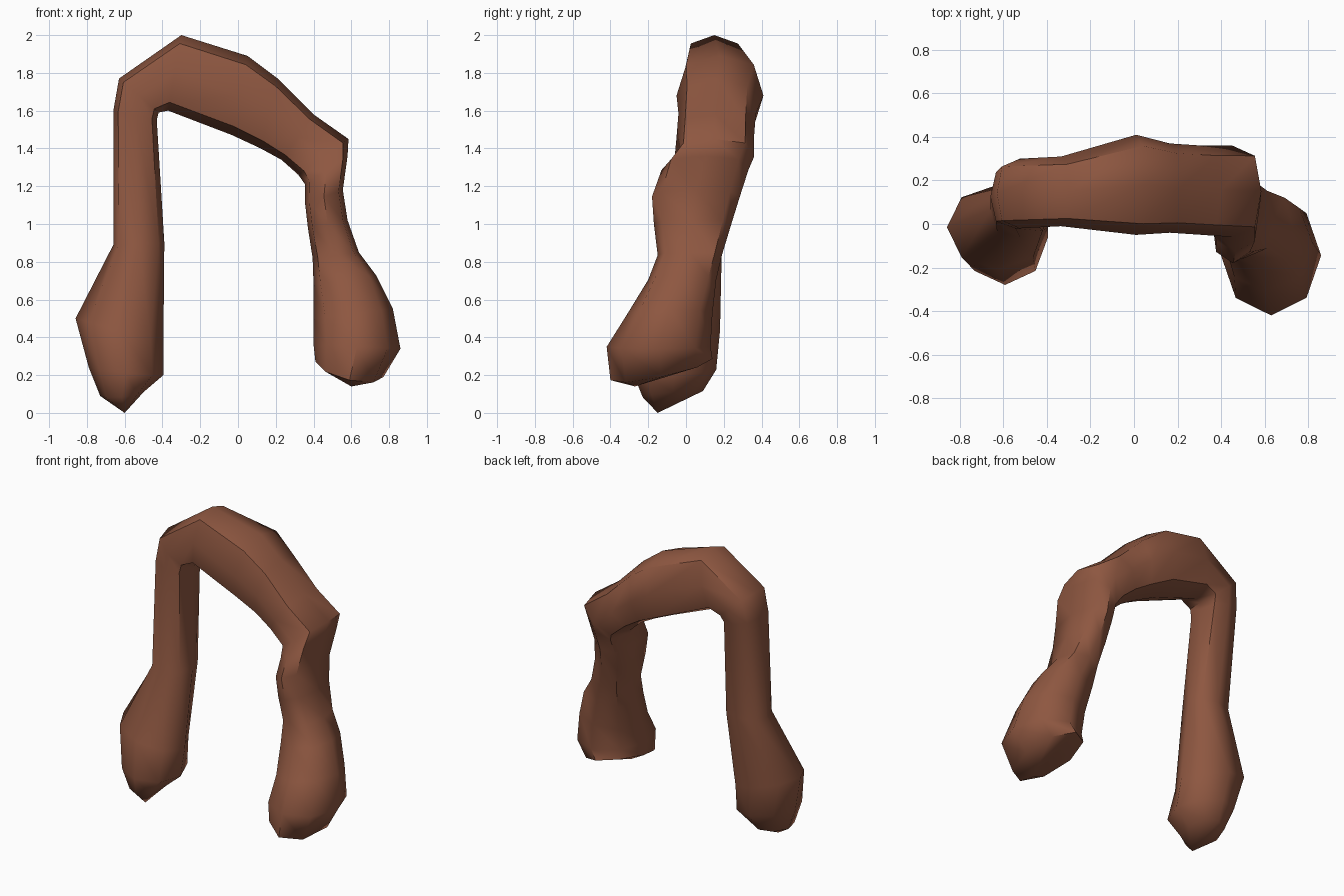
import bpy, bmesh, math
from mathutils import Vector

if "Cube" in bpy.data.objects:
    bpy.data.objects.remove(bpy.data.objects["Cube"])

clay = bpy.data.materials.new("reddish brown")
clay.diffuse_color = (0.27, 0.095, 0.052, 1)
clay.use_nodes = True
clay.node_tree.nodes["Principled BSDF"].inputs["Base Color"].default_value = clay.diffuse_color

# Cross-sections along the arch: outer x,z, inner x,z, front y, back y
rings = [
    (-.73, .09, -.50, .11, -.23, .09),
    (-.79, .24, -.395, .20, -.28, .16),
    (-.86, .50, -.395, .37, -.21, .18),
    (-.66, .89, -.39, .90, -.06, .19),
    (-.66, 1.60, -.43, 1.55, -.02, .27),
    (-.63, 1.77, -.42, 1.59, -.02, .30),
    (-.30, 2.0, -.37, 1.60, -.01, .31),
    (.05, 1.89, -.03, 1.47, -.05, .41),
    (.21, 1.77, .12, 1.40, -.04, .37),
    (.40, 1.58, .23, 1.34, -.05, .36),
    (.585, 1.45, .32, 1.26, -.06, .36),
    (.58, 1.36, .355, 1.21, -.13, .33),
    (.555, 1.18, .355, 1.11, -.18, .285),
    (.58, 1.02, .37, .98, -.17, .24),
    (.64, .85, .395, .82, -.15, .19),
    (.73, .73, .40, .68, -.20, .16),
    (.82, .55, .40, .50, -.31, .14),
    (.86, .34, .40, .36, -.42, .13),
    (.77, .19, .41, .27, -.40, .14),
]
SIDES = 8


def add_ring(bm, r):
    ox, oz, ix, iz, y0, y1 = r
    mid = Vector(((ox + ix) / 2, (y0 + y1) / 2, (oz + iz) / 2))
    out = Vector((ox - ix, 0, oz - iz))
    # soles rise towards the back, mostly on the right foot
    slope = max(0, .3 - mid.z) * (3 if mid.x > 0 else .5)
    corner = 1.0 if mid.z < .6 else 1.1  # slightly squared section above the feet
    verts = []
    for k in range(SIDES):
        a = math.tau * k / SIDES
        full = corner if k % 2 else 1
        y = math.sin(a) * full * (y1 - y0) / 2
        verts.append(bm.verts.new(mid + out * (math.cos(a) * full / 2) + Vector((0, y, y * slope))))
    return verts


# Arched tube with two swollen feet
bm = bmesh.new()
loops = [add_ring(bm, r) for r in rings]
for a, b in zip(loops, loops[1:]):
    for k in range(SIDES):
        n = (k + 1) % SIDES
        bm.faces.new((a[k], a[n], b[n], b[k]))
# Pointed left toe, blunt right toe
for loop, tip in ((loops[0], (-.60, -.15, 0)), (loops[-1], (.60, -.27, .14))):
    v = bm.verts.new(tip)
    for k in range(SIDES):
        bm.faces.new((loop[k], loop[(k + 1) % SIDES], v))
bmesh.ops.recalc_face_normals(bm, faces=bm.faces)
mesh = bpy.data.meshes.new("arched_tube")
bm.to_mesh(mesh)
bm.free()
mesh.materials.append(clay)
tube = bpy.data.objects.new("arched_tube", mesh)
bpy.context.collection.objects.link(tube)
bpy.context.view_layer.objects.active = tube
tube.select_set(True)
bpy.ops.object.shade_smooth_by_angle(angle=math.radians(55))
